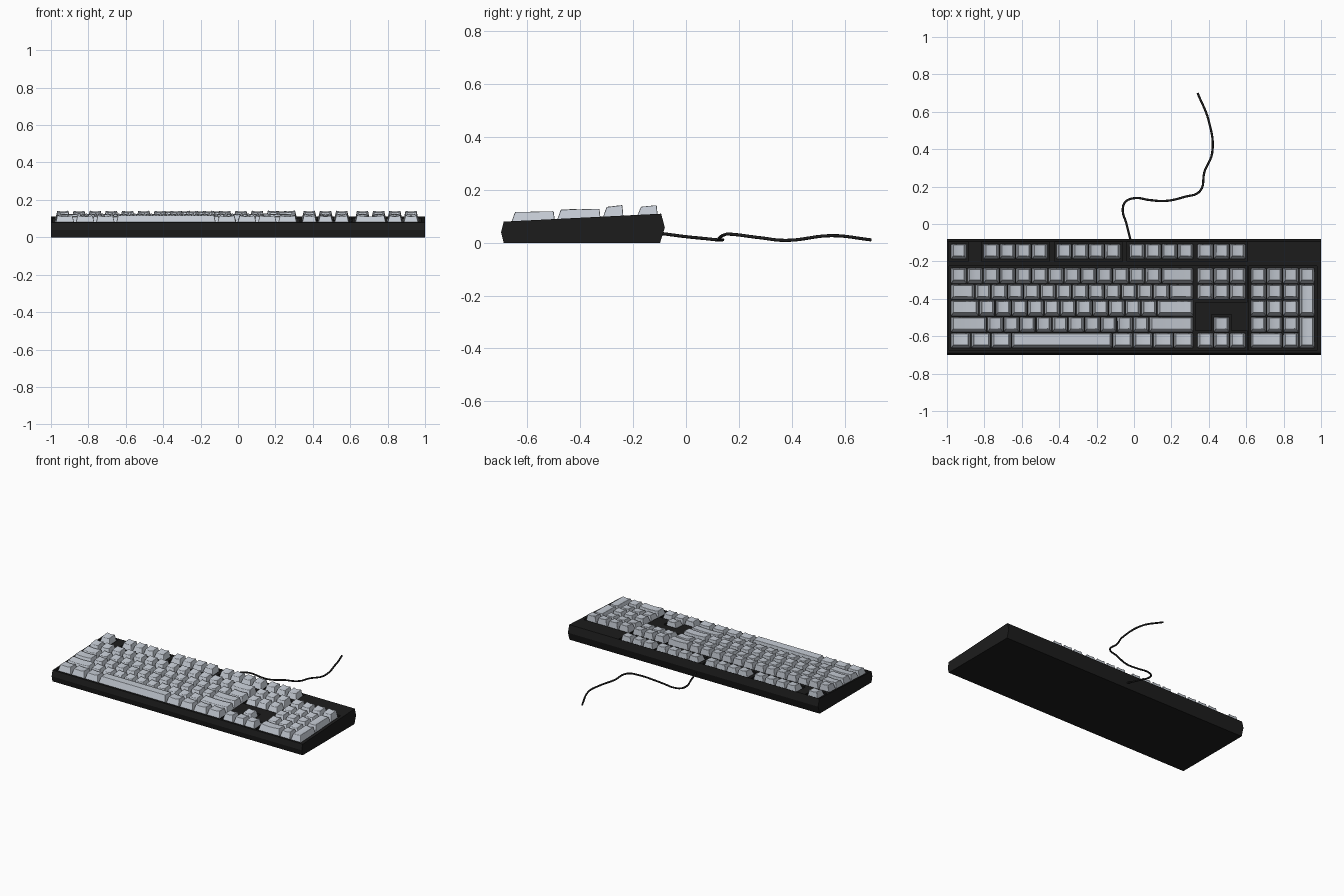
import bpy, bmesh, math

if "Cube" in bpy.data.objects:
    bpy.data.objects.remove(bpy.data.objects["Cube"])

U = 0.0866                      # key pitch
MAIN_X, NAV_X, PAD_X = -0.98, 0.338, 0.622
NUM_Y = -0.234                  # back edge of the number row
FN_Y = NUM_Y + 1.5 * U          # back edge of the function row
PAD = 0.009                     # gap between keys and well walls


def material(name, colour):
    m = bpy.data.materials.new(name)
    m.diffuse_color = (*colour, 1)
    m.use_nodes = True
    m.node_tree.nodes["Principled BSDF"].inputs["Base Color"].default_value = m.diffuse_color
    return m


BLACK = material("black_plastic", (0.012, 0.012, 0.012))
GREY = material("key_plastic", (0.56, 0.60, 0.66))


def deck(y):
    """Height of the sloping case top."""
    return 0.08 + (y + 0.69) * 0.0503


def add_object(name, bm, mat):
    bmesh.ops.recalc_face_normals(bm, faces=bm.faces)
    mesh = bpy.data.meshes.new(name)
    bm.to_mesh(mesh)
    bm.free()
    ob = bpy.data.objects.new(name, mesh)
    bpy.context.collection.objects.link(ob)
    mesh.materials.append(mat)
    return ob


def prism(bm, lower, upper):
    """Closed solid between two matching outlines."""
    a = [bm.verts.new(p) for p in lower]
    b = [bm.verts.new(p) for p in upper]
    bm.faces.new(a[::-1])
    bm.faces.new(b)
    for i in range(len(a)):
        j = (i + 1) % len(a)
        bm.faces.new((a[i], a[j], b[j], b[i]))


# Case: side profile extruded along x
profile = [(-0.69, 0), (-0.70, 0.04), (-0.69, 0.08), (-0.094, 0.11),
           (-0.08, 0.057), (-0.098, 0)]
bm = bmesh.new()
prism(bm, [(-1, y, z) for y, z in profile], [(1, y, z) for y, z in profile])
case = add_object("case", bm, BLACK)

# Wells sunk into the case around each key cluster
wells = bmesh.new()


def well(outline):
    prism(wells, [(x, y, deck(y) - 0.022) for x, y in outline],
          [(x, y, 0.3) for x, y in outline])


def box_well(x, y, w, h):
    x0, x1, y0, y1 = x - PAD, x + w * U + PAD, y - h * U - PAD, y + PAD
    well([(x0, y0), (x1, y0), (x1, y1), (x0, y1)])


for start, width in ((0, 1), (2, 4), (6.5, 4), (11, 4)):
    box_well(MAIN_X + start * U, FN_Y, width, 1)
box_well(NAV_X, FN_Y, 3, 1)
box_well(MAIN_X, NUM_Y, 15, 5)
box_well(NAV_X, NUM_Y, 3, 2)
box_well(PAD_X, NUM_Y, 4, 5)
xa, xb = NAV_X - PAD, NAV_X + 3 * U + PAD
xc, xd = NAV_X + U - PAD, NAV_X + 2 * U + PAD
ya, yb, yc = NUM_Y - 5 * U - PAD, NUM_Y - 4 * U + PAD, NUM_Y - 3 * U + PAD
well([(xa, ya), (xb, ya), (xb, yb), (xd, yb), (xd, yc), (xc, yc), (xc, yb), (xa, yb)])
cutter = add_object("well_cutter", wells, BLACK)
cutter.hide_render = True
cutter.hide_set(True)
cut = case.modifiers.new("wells", 'BOOLEAN')
cut.object = cutter
cut.operation = 'DIFFERENCE'
cut.solver = 'EXACT'

# Top heights (front, back) of each row: function row, then number row to space row
HEIGHTS = [(0.137, 0.143), (0.136, 0.143), (0.123, 0.129),
           (0.126, 0.128), (0.114, 0.120), (0.117, 0.116)]


def row_y(row):
    return FN_Y if row == 0 else NUM_Y - (row - 1) * U


def key(bm, x, row, w=1, h=1, dish=0.005):
    """Tapered keycap with a dished top, leaning towards the back."""
    y = row_y(row)
    g, n = 0.002, 6
    x0, x1, y0, y1 = x + g, x + w * U - g, y - h * U + g, y - g
    zf, zb = HEIGHTS[row + h - 1][0], HEIGHTS[row][1]
    base = [bm.verts.new((px, py, deck(py) - 0.014))
            for px, py in ((x0, y0), (x1, y0), (x1, y1), (x0, y1))]
    tx0, tx1, ty0, ty1 = x0 + 0.012, x1 - 0.012, y0 + 0.018, y1 - 0.005
    front, back = [], []
    for i in range(n + 1):
        t = i / n
        px, drop = tx0 + (tx1 - tx0) * t, dish * (1 - (2 * t - 1) ** 2)
        front.append(bm.verts.new((px, ty0, zf - drop)))
        back.append(bm.verts.new((px, ty1, zb - drop)))
    for i in range(n):
        bm.faces.new((front[i], front[i + 1], back[i + 1], back[i]))
    a, b, c, d = base
    bm.faces.new((d, c, b, a))
    bm.faces.new([a, b] + front[::-1])
    bm.faces.new([c, d] + back)
    bm.faces.new((b, c, back[-1], front[-1]))
    bm.faces.new((d, a, front[0], back[0]))


def key_group(name, rows, extras=()):
    """rows: (start x, row, widths in pitch units)."""
    bm = bmesh.new()
    for x, row, widths in rows:
        for w in widths:
            key(bm, x, row, w, dish=0.0 if w > 4 else 0.005)
            x += w * U
    for x, row, h in extras:
        key(bm, x, row, 1, h)
    ob = add_object(name, bm, GREY)
    ob.data.shade_smooth()
    bev = ob.modifiers.new("rounded_edges", 'BEVEL')
    bev.width = 0.003
    bev.segments = 2
    bev.limit_method = 'ANGLE'
    bev.angle_limit = math.radians(35)
    bev.harden_normals = True


# Keys
key_group("function_keys", [(MAIN_X, 0, [1]), (MAIN_X + 2 * U, 0, [1] * 4),
                            (MAIN_X + 6.5 * U, 0, [1] * 4),
                            (MAIN_X + 11 * U, 0, [1] * 4), (NAV_X, 0, [1] * 3)])
key_group("main_keys", [(MAIN_X, 1, [1] * 13 + [2]),
                        (MAIN_X, 2, [1.5] + [1] * 12 + [1.5]),
                        (MAIN_X, 3, [1.75] + [1] * 11 + [2.25]),
                        (MAIN_X, 4, [2.25] + [1] * 10 + [2.75]),
                        (MAIN_X, 5, [1.25] * 3 + [6.25] + [1.25] * 4)])
key_group("navigation_keys", [(NAV_X, 1, [1] * 3), (NAV_X, 2, [1] * 3)])
key_group("arrow_keys", [(NAV_X + U, 4, [1]), (NAV_X, 5, [1] * 3)])
key_group("number_pad_keys", [(PAD_X, 1, [1] * 4), (PAD_X, 2, [1] * 3),
                              (PAD_X, 3, [1] * 3), (PAD_X, 4, [1] * 3),
                              (PAD_X, 5, [2, 1])],
          [(PAD_X + 3 * U, 2, 2), (PAD_X + 3 * U, 4, 2)])

# Cable
path = [(-0.015, -0.10, 0.036), (-0.04, 0.0, 0.023), (-0.06, 0.08, 0.015),
        (-0.046, 0.118, 0.011), (0.0, 0.138, 0.011), (0.085, 0.128, 0.011),
        (0.165, 0.123, 0.014), (0.27, 0.145, 0.03), (0.352, 0.175, 0.032),
        (0.377, 0.28, 0.019), (0.418, 0.38, 0.009), (0.40, 0.55, 0.027),
        (0.34, 0.70, 0.011)]
curve = bpy.data.curves.new("cable", 'CURVE')
curve.dimensions = '3D'
curve.bevel_depth = 0.006
curve.bevel_resolution = 2
curve.resolution_u = 6
curve.use_fill_caps = True
spline = curve.splines.new('BEZIER')
spline.bezier_points.add(len(path) - 1)
for point, co in zip(spline.bezier_points, path):
    point.co = co
    point.handle_left_type = point.handle_right_type = 'AUTO'
cable = bpy.data.objects.new("cable", curve)
bpy.context.collection.objects.link(cable)
curve.materials.append(BLACK)
